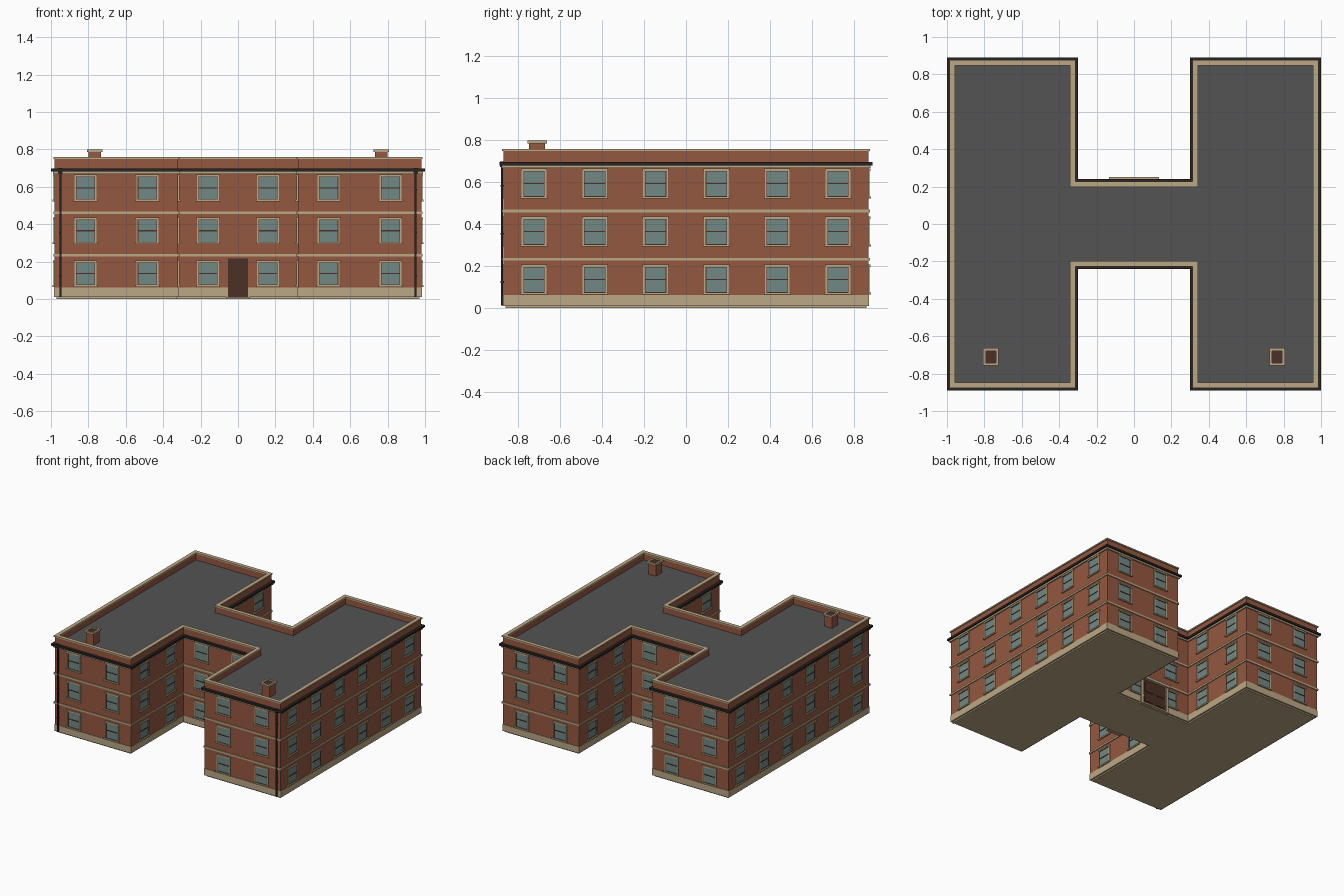
import bpy, bmesh
from mathutils import Vector

if "Cube" in bpy.data.objects:
    bpy.data.objects.remove(bpy.data.objects["Cube"])


def material(name, rgb):
    m = bpy.data.materials.new(name)
    m.diffuse_color = (*rgb, 1)
    m.use_nodes = True
    m.node_tree.nodes["Principled BSDF"].inputs["Base Color"].default_value = m.diffuse_color
    return m


BRICK = material("red brick", (0.30, 0.098, 0.051))
STONE = material("pale stone", (0.50, 0.39, 0.235))
ROOF = material("grey roofing", (0.088, 0.088, 0.088))
GLASS = material("window glass", (0.17, 0.25, 0.235))
DOOR = material("brown timber", (0.07, 0.03, 0.018))
IRON = material("dark iron", (0.022, 0.017, 0.014))

# Main wall lines of the H plan
X, XI, Y, YI = 0.98, 0.32, 0.87, 0.22
STOREY = 0.229


def finish(name, bm, mat):
    bmesh.ops.recalc_face_normals(bm, faces=bm.faces)
    me = bpy.data.meshes.new(name)
    bm.to_mesh(me)
    bm.free()
    me.materials.append(mat)
    ob = bpy.data.objects.new(name, me)
    bpy.context.collection.objects.link(ob)
    return ob


def outline(o):
    """H-shaped outline pushed outwards by o, counter-clockwise."""
    x, xi, y, yi = X + o, XI - o, Y + o, YI + o
    half = [(xi, -yi), (xi, -y), (x, -y), (x, y), (xi, y), (xi, yi)]
    return half + [(-a, -b) for a, b in half]


def loop(bm, o, z):
    return [bm.verts.new((x, y, z)) for x, y in outline(o)]


def skin(bm, a, b):
    n = len(a)
    for i in range(n):
        bm.faces.new((a[i], a[(i + 1) % n], b[(i + 1) % n], b[i]))


def band(name, outer, inner, z0, z1, mat):
    """Closed ring following the H outline."""
    bm = bmesh.new()
    ls = [loop(bm, outer, z0), loop(bm, outer, z1), loop(bm, inner, z1), loop(bm, inner, z0)]
    for i in range(4):
        skin(bm, ls[i], ls[(i + 1) % 4])
    return finish(name, bm, mat)


def slab(name, o, z0, z1, mat):
    """Solid H-shaped slab."""
    bm = bmesh.new()
    a, b = loop(bm, o, z0), loop(bm, o, z1)
    skin(bm, a, b)
    bm.faces.new(a)
    bm.faces.new(b)
    return finish(name, bm, mat)


def box(bm, lo, hi):
    vs = bmesh.ops.create_cube(bm, size=1)["verts"]
    lo, hi = Vector(lo), Vector(hi)
    for v in vs:
        v.co = Vector([(lo[i] + hi[i]) / 2 + v.co[i] * (hi[i] - lo[i]) for i in range(3)])
    return vs


def wall_box(bm, origin, tangent, normal, u0, u1, z0, z1, d0, d1):
    """Box placed on a wall: u along it, z up, d out of it."""
    for v in box(bm, (u0, d0, z0), (u1, d1, z1)):
        u, d, z = v.co
        p = origin + tangent * u + normal * d
        v.co = (p.x, p.y, z)


# Shell of the building
slab("foundation", -0.01, 0, 0.012, STONE)
band("plinth", 0.003, -0.02, 0.01, 0.062, STONE)
band("brick_walls", 0, -0.02, 0.062, 0.75, BRICK)
slab("flat_roof", -0.019, 0.69, 0.70, ROOF)
for k in (1, 2):
    zc = 0.004 + STOREY * k
    band(f"string_course_{k}", 0.007, -0.005, zc - 0.007, zc + 0.007, STONE)
band("cornice", 0.01, -0.005, 0.668, 0.681, STONE)
band("gutter", 0.02, -0.005, 0.681, 0.697, IRON)
band("parapet_coping", 0.007, -0.023, 0.748, 0.758, STONE)

# Wall runs: start, end, outward normal, number of windows
walls = []
for s in (1, -1):
    walls.append(((s * X, -Y), (s * X, Y), (s, 0), 6))
    walls.append(((-XI, s * YI), (XI, s * YI), (0, s), 2))
    for t in (1, -1):
        walls.append(((s * XI, t * Y), (s * X, t * Y), (0, t), 2))
        walls.append(((s * XI, t * YI), (s * XI, t * Y), (-s, 0), 2))

# Windows: stone surround, sill, lintel, sash and glass
surround, glass, sash = bmesh.new(), bmesh.new(), bmesh.new()
for a, b, n, count in walls:
    a, b, n = Vector((*a, 0)), Vector((*b, 0)), Vector((*n, 0))
    tan = (b - a).normalized()
    back_bar = n.y > 0 and a.y == YI
    for i in range(count):
        c = a + (b - a) * ((i + 0.5) / count)
        for floor in range(3):
            if back_bar and floor == 0:
                continue  # room for the main entrance
            z = 0.068 + STOREY * floor
            top = z + 0.136

            def put(bm, *dims):
                wall_box(bm, c, tan, n, *dims)
            put(surround, -0.064, 0.064, z - 0.004, z + 0.006, -0.002, 0.012)
            put(surround, -0.062, 0.062, top - 0.008, top + 0.003, -0.002, 0.009)
            for s in (-1, 1):
                put(surround, *sorted((s * 0.051, s * 0.059)), z + 0.006, top - 0.008, -0.002, 0.006)
                put(sash, *sorted((s * 0.048, s * 0.051)), z + 0.006, top - 0.008, -0.002, 0.004)
            mid = (z + top) / 2
            put(sash, -0.048, 0.048, mid - 0.003, mid + 0.003, -0.002, 0.005)
            put(sash, -0.048, 0.048, z + 0.006, z + 0.009, -0.002, 0.004)
            put(sash, -0.048, 0.048, top - 0.011, top - 0.008, -0.002, 0.004)
            put(glass, -0.048, 0.048, z + 0.006, top - 0.008, -0.002, 0.002)
finish("window_surrounds", surround, STONE)
finish("window_sashes", sash, DOOR)
finish("window_glass", glass, GLASS)

# Front door with its step
bm = bmesh.new()
box(bm, (-0.053, -YI - 0.008, 0.012), (0.053, -YI + 0.005, 0.217))
finish("front_door", bm, DOOR)
bm = bmesh.new()
box(bm, (-0.062, -YI - 0.02, 0), (0.062, -YI + 0.005, 0.012))
finish("front_door_step", bm, STONE)

# Double entrance door at the back, with panels, jambs and canopy
bm = bmesh.new()
box(bm, (-0.105, YI - 0.005, 0.012), (0.105, YI + 0.006, 0.205))
for s in (-1, 1):
    for z0, z1 in ((0.03, 0.095), (0.11, 0.19)):
        x0, x1 = sorted((s * 0.015, s * 0.09))
        box(bm, (x0, YI, z0), (x1, YI + 0.01, z1))
finish("entrance_doors", bm, DOOR)
bm = bmesh.new()
for s in (-1, 1):
    x0, x1 = sorted((s * 0.105, s * 0.125))
    box(bm, (x0, YI - 0.005, 0), (x1, YI + 0.015, 0.205))
box(bm, (-0.134, YI - 0.005, 0.205), (0.134, YI + 0.03, 0.225))
box(bm, (-0.105, YI - 0.005, 0), (0.105, YI + 0.02, 0.012))
finish("entrance_surround", bm, STONE)

for s, side in ((-1, "left"), (1, "right")):
    # Downpipe with hopper head on the front corner
    bm = bmesh.new()
    x = s * 0.95
    box(bm, (x - 0.005, -Y - 0.013, 0.012), (x + 0.005, -Y - 0.003, 0.685))
    box(bm, (x - 0.012, -Y - 0.018, 0.672), (x + 0.012, -Y, 0.70))
    for z in (0.12, 0.35, 0.58):
        box(bm, (x - 0.007, -Y - 0.014, z), (x + 0.007, -Y + 0.002, z + 0.008))
    finish(f"downpipe_{side}", bm, IRON)

    # Chimney stack, stone cap ring and dark flue
    cx, cy = s * 0.765, -0.71
    bm = bmesh.new()
    box(bm, (cx - 0.033, cy - 0.038, 0.695), (cx + 0.033, cy + 0.038, 0.788))
    finish(f"chimney_stack_{side}", bm, BRICK)
    bm = bmesh.new()
    for t in (-1, 1):
        x0, x1 = sorted((cx + t * 0.027, cx + t * 0.041))
        box(bm, (x0, cy - 0.046, 0.786), (x1, cy + 0.046, 0.80))
        y0, y1 = sorted((cy + t * 0.032, cy + t * 0.046))
        box(bm, (cx - 0.027, y0, 0.786), (cx + 0.027, y1, 0.80))
    finish(f"chimney_cap_{side}", bm, STONE)
    bm = bmesh.new()
    box(bm, (cx - 0.027, cy - 0.032, 0.78), (cx + 0.027, cy + 0.032, 0.79))
    finish(f"chimney_flue_{side}", bm, DOOR)
